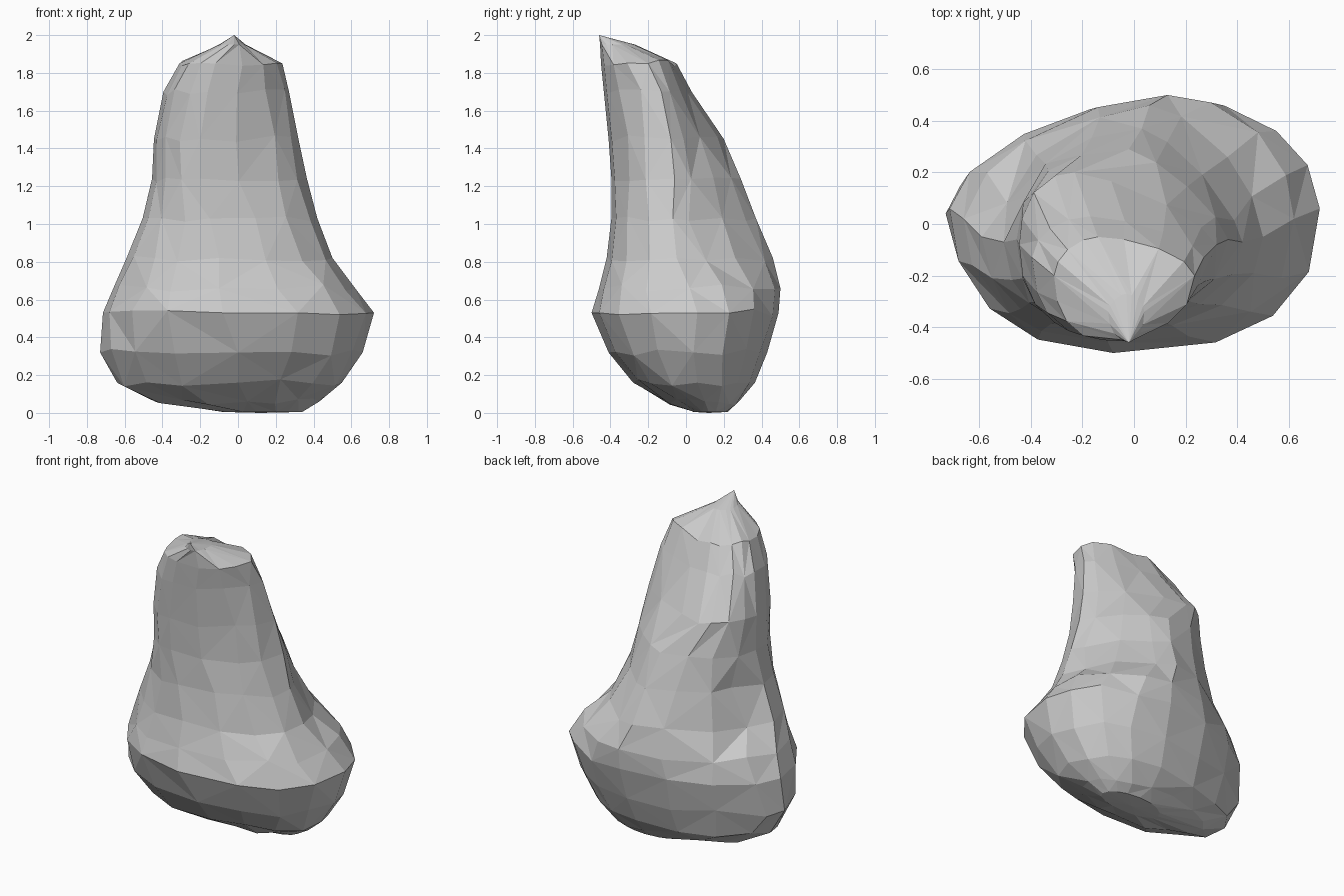
import bpy, bmesh, math, random

random.seed(9)
SIDES = 16

# Cross-sections: z, left x, right x, front y, back y, x of front point,
# x of back point, y of side points, back-left and back-right fullness
RINGS = [
    (0.005, -0.08, 0.34, 0.04, 0.22, 0.10, 0.14, 0.12, 2.0, 2.0),
    (0.06, -0.44, 0.43, -0.10, 0.28, 0.05, 0.10, 0.10, 1.7, 2.0),
    (0.16, -0.64, 0.55, -0.28, 0.365, 0.0, 0.10, 0.06, 1.7, 2.0),
    (0.32, -0.73, 0.66, -0.41, 0.43, 0.0, 0.12, 0.04, 1.7, 2.0),
    (0.53, -0.715, 0.72, -0.50, 0.49, -0.08, 0.13, 0.06, 1.7, 2.0),
    (0.66, -0.66, 0.62, -0.46, 0.50, -0.10, 0.13, 0.02, 1.7, 2.0),
    (0.82, -0.59, 0.50, -0.42, 0.46, -0.10, 0.06, -0.05, 1.6, 1.6),
    (1.03, -0.505, 0.42, -0.395, 0.37, -0.15, 0.03, -0.07, 1.9, 1.35),
    (1.24, -0.455, 0.365, -0.395, 0.29, -0.20, -0.02, -0.06, 2.3, 1.3),
    (1.45, -0.445, 0.32, -0.41, 0.20, -0.20, -0.23, -0.08, 2.2, 1.35),
    (1.70, -0.395, 0.27, -0.435, 0.03, -0.16, -0.17, -0.13, 1.9, 1.5),
    (1.85, -0.31, 0.235, -0.45, -0.05, -0.12, -0.14, -0.20, 1.8, 1.7),
    (1.95, -0.10, 0.04, -0.455, -0.27, -0.02, -0.03, -0.34, 1.7, 1.7),
]


def ring_point(ring, i, index):
    z, xl, xr, yf, yb, xf, xb, cy, back_left, back_right = ring
    a = 2 * math.pi * i / SIDES
    # uneven spacing away from the four extremes, for irregular facets
    if i % (SIDES // 4):
        a += random.uniform(-0.06, 0.06)
        if 0 < index < len(RINGS) - 1:
            z += random.uniform(-0.02, 0.02)
    c, s = math.cos(a), math.sin(a)
    if s < 0:
        n = 2.5 if c > 0 and 0.4 < z < 0.75 else 2.15
    else:
        n = back_right if c > 0 else back_left
    # the middle slides from the back point to the front point around the side
    cx = xf if s < 0 else xb
    fx = math.copysign(abs(c) ** (2 / n), c)
    fy = math.copysign(abs(s) ** (2 / n), s)
    x = cx + fx * ((xr - cx) if c > 0 else (cx - xl))
    y = cy + fy * ((yb - cy) if s > 0 else (cy - yf))
    # hollow running down the left flank
    if i == 7 and 0.75 < z < 1.1:
        x += 0.05
    return x, y, max(z, 0.0)


# Faceted boulder lofted through the sections
bm = bmesh.new()
loops = [[bm.verts.new(ring_point(r, i, k)) for i in range(SIDES)]
         for k, r in enumerate(RINGS)]
for k, (lo, hi) in enumerate(zip(loops, loops[1:])):
    for i in range(SIDES):
        j = (i + 1) % SIDES
        if (i + k) % 2:
            bm.faces.new((lo[i], lo[j], hi[j]))
            bm.faces.new((lo[i], hi[j], hi[i]))
        else:
            bm.faces.new((lo[i], lo[j], hi[i]))
            bm.faces.new((lo[j], hi[j], hi[i]))

# Pointed peak at the front and closed base
peak = bm.verts.new((-0.02, -0.46, 2.0))
base = bm.verts.new((0.12, 0.12, 0.0))
for i in range(SIDES):
    j = (i + 1) % SIDES
    bm.faces.new((loops[-1][i], loops[-1][j], peak))
    bm.faces.new((loops[0][j], loops[0][i], base))
bmesh.ops.recalc_face_normals(bm, faces=bm.faces[:])

mesh = bpy.data.meshes.new("boulder")
bm.to_mesh(mesh)
bm.free()
boulder = bpy.data.objects.new("boulder", mesh)
bpy.context.collection.objects.link(boulder)
